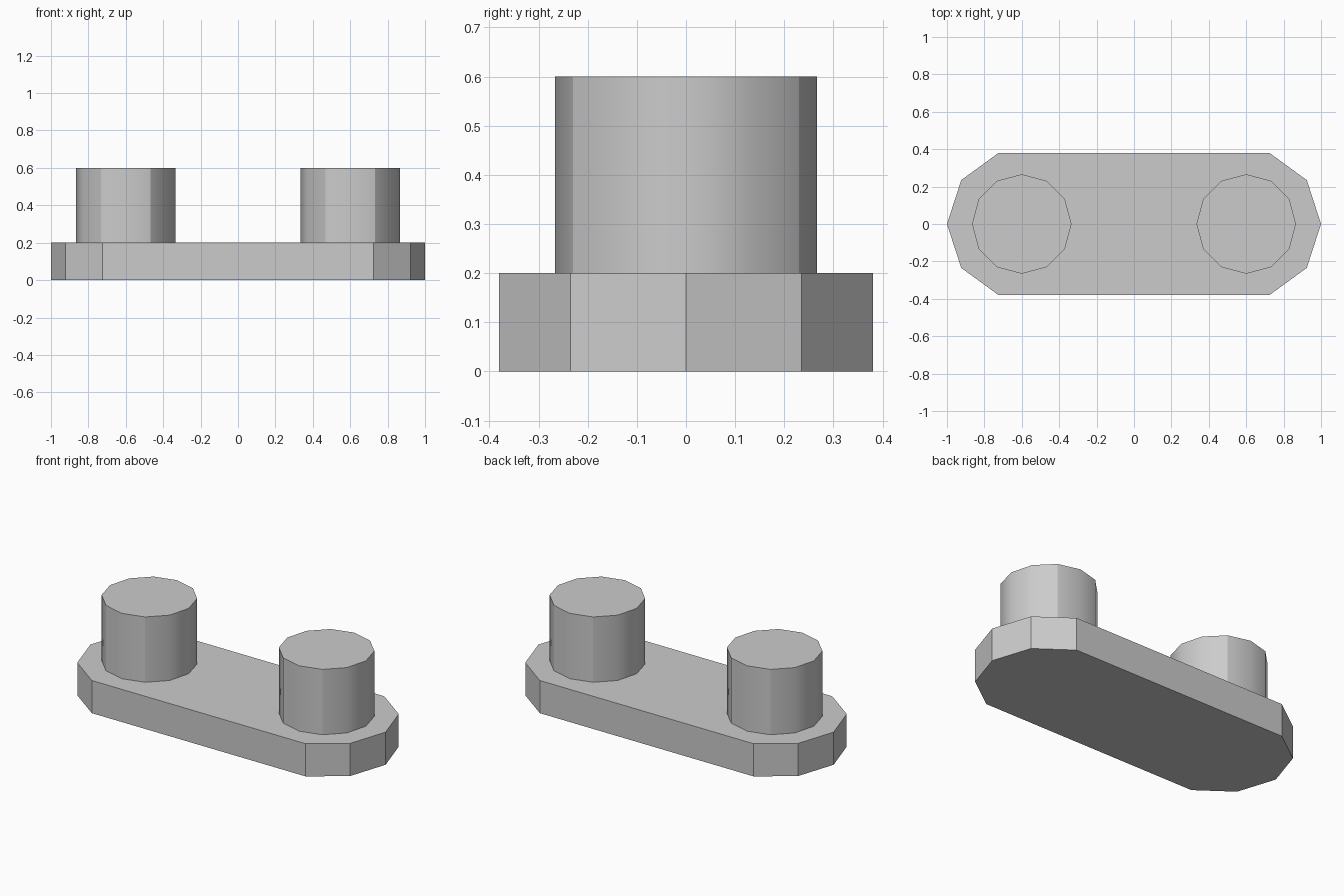
import bpy, bmesh
from math import cos, sin, pi, radians

cube = bpy.data.objects.get("Cube")
if cube:
    bpy.data.objects.remove(cube, do_unlink=True)

END_X = 0.6  # centre of each rounded end and of each peg

grey = bpy.data.materials.new("light grey")
grey.use_nodes = True
colour = (0.6, 0.6, 0.6, 1)
grey.diffuse_color = colour
grey.node_tree.nodes["Principled BSDF"].inputs["Base Color"].default_value = colour


def arc(cx, radius, angles):
    return [(cx + radius * cos(a), radius * sin(a)) for a in angles]


def prism(name, outline, bottom, top, sharp=None):
    """Extrude an outline upward; sharp lists the hard upright edges, None means flat."""
    bm = bmesh.new()
    low = [bm.verts.new((x, y, bottom)) for x, y in outline]
    high = [bm.verts.new((x, y, top)) for x, y in outline]
    bm.faces.new(low[::-1])
    bm.faces.new(high)
    n = len(outline)
    for i in range(n):
        j = (i + 1) % n
        side = bm.faces.new((low[i], low[j], high[j], high[i]))
        side.smooth = sharp is not None
    if sharp is not None:
        uprights = [bm.edges.get((low[i], high[i])) for i in range(n)]
        for edge in bm.edges:
            edge.smooth = edge in uprights and uprights.index(edge) not in sharp
    mesh = bpy.data.meshes.new(name)
    bm.to_mesh(mesh)
    bm.free()
    mesh.materials.append(grey)
    obj = bpy.data.objects.new(name, mesh)
    bpy.context.collection.objects.link(obj)
    return obj


# Base plate with faceted round ends
steps = [radians(36 * k) for k in range(-2, 3)]
plate_outline = arc(END_X, 0.4, steps) + arc(-END_X, 0.4, [a + pi for a in steps])
prism("base_plate", plate_outline, 0, 0.2)

# Two twelve-sided pegs, softly shaded with four hard upright edges
turn = [radians(30 * k) for k in range(12)]
for side, x in (("left", END_X), ("right", -END_X)):
    prism(side + "_peg", arc(x, 0.266, turn), 0.2, 0.6, sharp=(2, 4, 8, 10))
